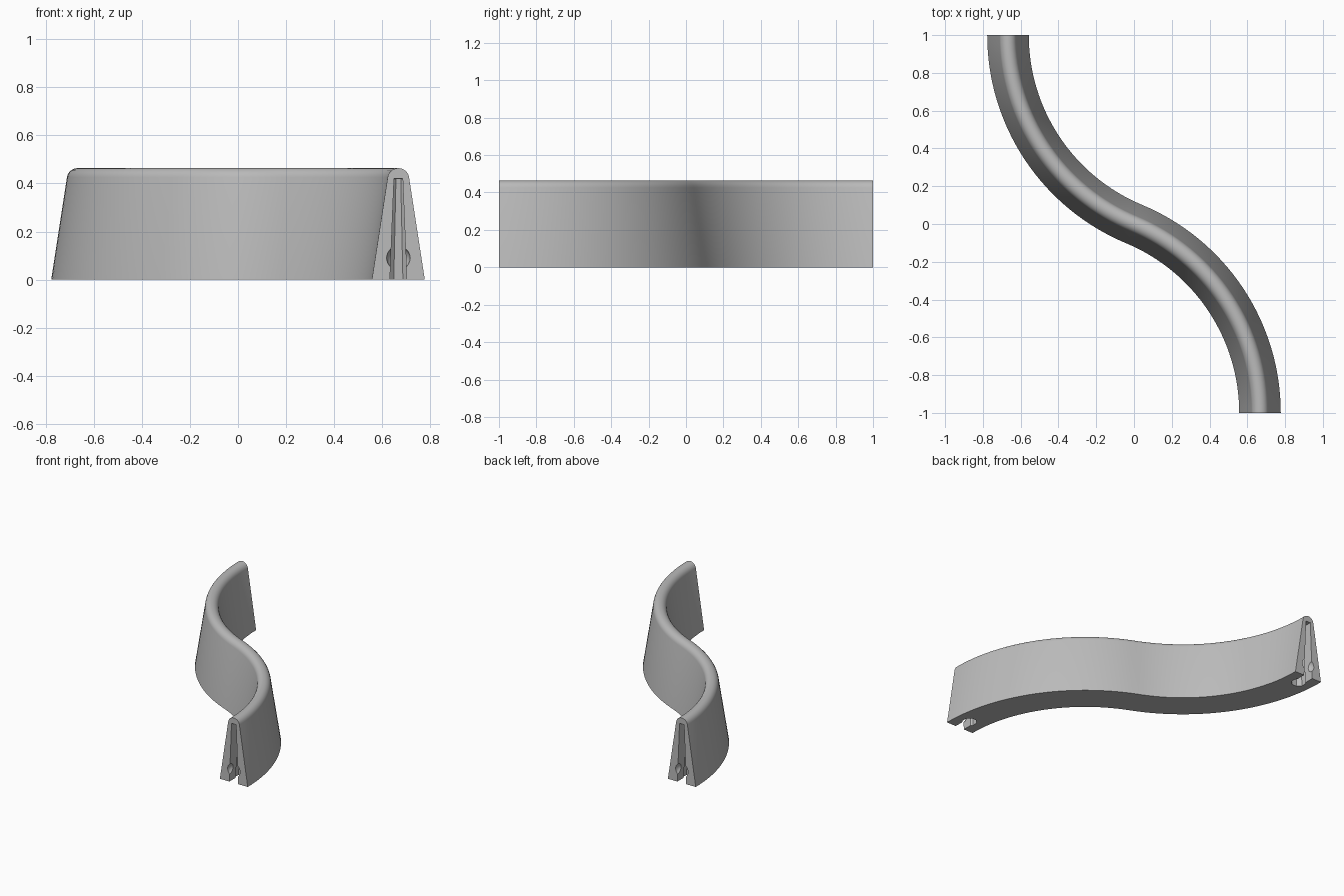
import bpy, bmesh
from math import sin, cos, asin, pi, radians
from mathutils import Matrix, Vector

if "Cube" in bpy.data.objects:
    bpy.data.objects.remove(bpy.data.objects["Cube"], do_unlink=True)

END_X, RADIUS = 0.667, 1.083
STEPS = 32

grey = bpy.data.materials.new("concrete grey")
grey.use_nodes = True
grey.diffuse_color = (0.5, 0.5, 0.5, 1)
grey.node_tree.nodes["Principled BSDF"].inputs["Base Color"].default_value = grey.diffuse_color


def make_object(name, bm):
    bmesh.ops.recalc_face_normals(bm, faces=bm.faces)
    mesh = bpy.data.meshes.new(name)
    bm.to_mesh(mesh)
    bm.free()
    mesh.materials.append(grey)
    ob = bpy.data.objects.new(name, mesh)
    bpy.context.collection.objects.link(ob)
    return ob


def loft(name, rings):
    """Closed solid through a list of equal-sized rings."""
    bm = bmesh.new()
    loops = [[bm.verts.new(p) for p in ring] for ring in rings]
    n = len(loops[0])
    for a, b in zip(loops, loops[1:]):
        for i in range(n):
            j = (i + 1) % n
            bm.faces.new((a[i], a[j], b[j], b[i]))
    bm.faces.new(loops[0])
    bm.faces.new(loops[-1])
    return make_object(name, bm)


# Tapered wall profile with a rounded crest
profile = [(-0.11, 0), (0.11, 0)]
for i in range(13):
    a = radians(9 + 162 * i / 12)
    profile.append((0.045 * cos(a), 0.419 + 0.045 * sin(a)))

# S-shaped centre line: one arc, then its half-turn copy
sweep = asin(1 / RADIUS)
stations = []
for i in range(STEPS + 1):
    a = sweep * i / STEPS
    stations.append((Vector((END_X - RADIUS + RADIUS * cos(a), -1 + RADIUS * sin(a), 0)),
                     Vector((cos(a), sin(a), 0))))
stations += [(-p, n) for p, n in reversed(stations[:-1])]
wall = loft("curved_barrier_wall",
            [[p + n * u + Vector((0, 0, z)) for u, z in profile] for p, n in stations])


def cut(cutter):
    cutter.hide_render = True
    mod = wall.modifiers.new("cut", "BOOLEAN")
    mod.operation = "DIFFERENCE"
    mod.solver = "EXACT"
    mod.object = cutter
    bpy.context.view_layer.objects.active = wall
    bpy.ops.object.modifier_apply(modifier=mod.name)
    bpy.data.objects.remove(cutter, do_unlink=True)


# Connector socket in each end: tapered neck, faceted pocket, ball recess
for side in (1, -1):
    x, y = side * END_X, -side
    neck = [(-0.037, -0.05), (0.037, -0.05), (0.018, 0.42), (-0.018, 0.42)]
    cut(loft("socket_neck", [[(x + u, y + side * d, z) for u, z in neck]
                             for d in (-0.05, 0.1)]))

    pocket = []
    for r, z in ((0.052, -0.05), (0.026, 0.419)):
        pocket.append([(x + r * cos(a), y + side * 0.1 + r * sin(a), z)
                       for a in (pi / 8 + pi / 4 * k for k in range(8))])
    cut(loft("socket_pocket", pocket))

    ball = bmesh.new()
    bmesh.ops.create_uvsphere(ball, u_segments=20, v_segments=12, radius=0.049,
                              matrix=Matrix.Translation((x, y, 0.09)))
    cut(make_object("socket_ball", ball))

bpy.ops.object.select_all(action="DESELECT")
wall.select_set(True)
bpy.context.view_layer.objects.active = wall
bpy.ops.object.shade_smooth_by_angle(angle=radians(30))
